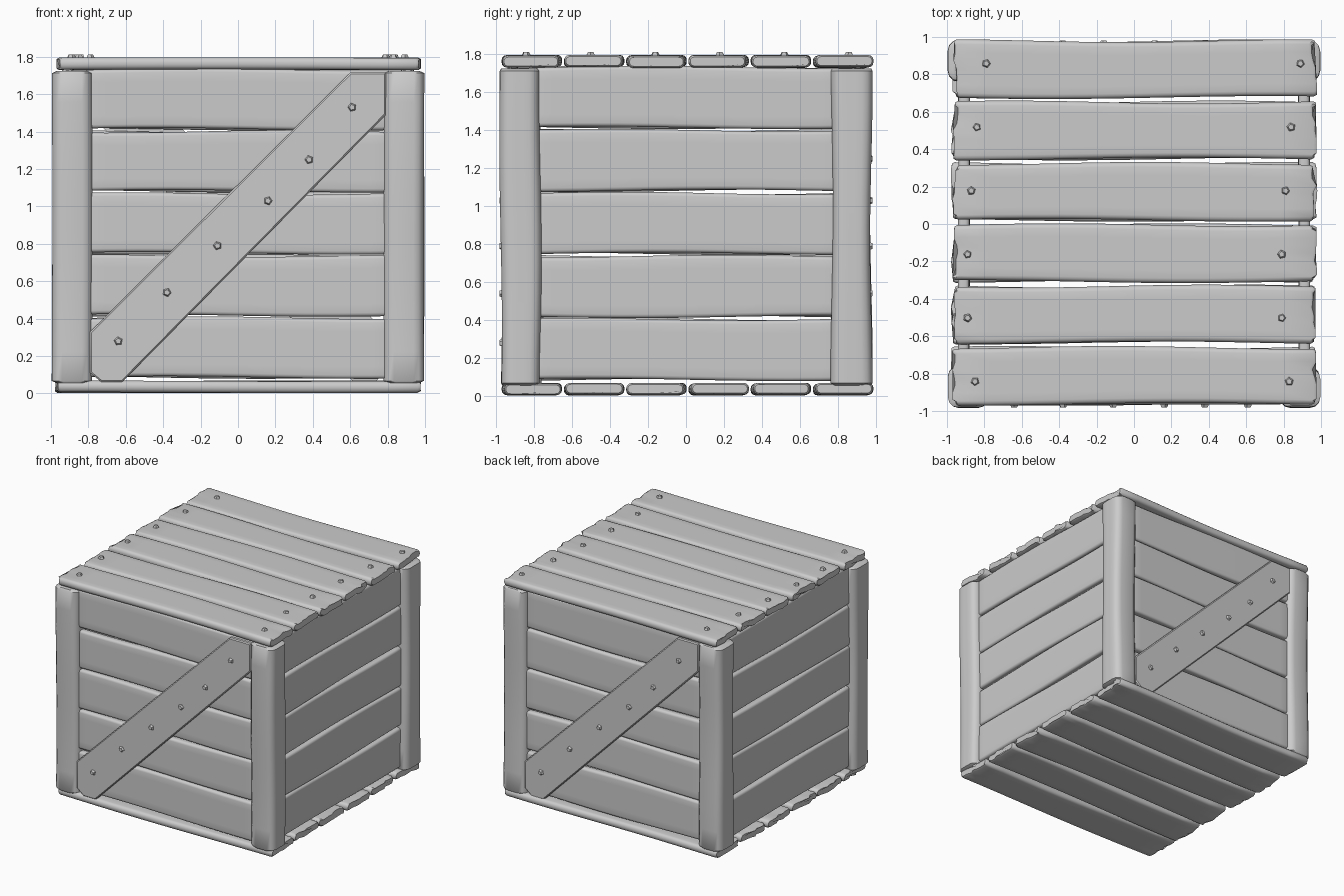
import bpy, bmesh, math, random
from mathutils import Matrix, Vector

random.seed(7)
if "Cube" in bpy.data.objects:
    bpy.data.objects.remove(bpy.data.objects["Cube"], do_unlink=True)

grey = bpy.data.materials.new("grey_wood")
grey.use_nodes = True
grey.diffuse_color = (0.6, 0.6, 0.6, 1)
grey.node_tree.nodes["Principled BSDF"].inputs["Base Color"].default_value = (0.6, 0.6, 0.6, 1)


def finish(name, bm, matrix, angle=35):
    bmesh.ops.transform(bm, matrix=matrix, verts=bm.verts)
    bmesh.ops.recalc_face_normals(bm, faces=bm.faces)
    mesh = bpy.data.meshes.new(name)
    bm.to_mesh(mesh)
    bm.free()
    mesh.materials.append(grey)
    ob = bpy.data.objects.new(name, mesh)
    bpy.context.collection.objects.link(ob)
    bpy.ops.object.select_all(action='DESELECT')
    ob.select_set(True)
    bpy.context.view_layer.objects.active = ob
    bpy.ops.object.shade_smooth_by_angle(angle=math.radians(angle))
    return ob


def section(w, t, r, cuts):
    """Rounded rectangle with extra points across its width."""
    pts = []
    for sx, sy, start in ((1, 1, 0), (-1, 1, 90), (-1, -1, 180), (1, -1, 270)):
        for k in range(4):
            a = math.radians(start + 30 * k)
            pts.append((sx * (w / 2 - r) + r * math.cos(a), sy * (t / 2 - r) + r * math.sin(a)))
        if start in (0, 180):
            for k in range(1, cuts):
                pts.append((sx * (w / 2 - r) * (1 - 2 * k / cuts), sy * t / 2))
    return pts


def beam(name, length, w, t, r, matrix, wave=0.008, jag=0.0, cuts=6):
    """Worn timber along local x, with wavy edges and ragged ends."""
    bm = bmesh.new()
    pts = section(w, t, r, cuts)
    p1, p2 = random.uniform(0, 6), random.uniform(0, 6)
    chips = [[random.uniform(0, jag) for _ in range(cuts + 1)] for _ in range(2)]
    stations = [(-1, 0.75), (-0.985, 1)] + [(-0.8 + 0.2 * i, 1) for i in range(9)] + [(0.985, 1), (1, 0.75)]
    rings = []
    for s, shrink in stations:
        hi = wave * math.sin(3.1 * s + p1) - 0.4 * wave
        lo = wave * math.sin(2.6 * s + p2) + 0.4 * wave
        ring = []
        for u, v in pts:
            f = u / w + 0.5
            x = s * length / 2
            if abs(s) > 0.9:
                x -= math.copysign(chips[s > 0][round(f * cuts)], s)
            inset = 1 - (1 - shrink) * min(0.3, t / w)
            ring.append(bm.verts.new((x, u * inset + lo + (hi - lo) * f,
                                      v * shrink + 0.3 * wave * math.sin(2 * s + p1))))
        rings.append(ring)
    n = len(pts)
    for a, b in zip(rings, rings[1:]):
        for i in range(n):
            bm.faces.new((a[i], a[(i + 1) % n], b[(i + 1) % n], b[i]))
    bm.faces.new(rings[0])
    bm.faces.new(rings[-1])
    return finish(name, bm, matrix)


def nail(name, matrix, radius=0.026, height=0.022):
    """Five-sided hammered nail head, pointing along local z."""
    bm = bmesh.new()
    bmesh.ops.create_cone(bm, cap_ends=True, segments=5, radius1=radius,
                          radius2=radius * 0.6, depth=height)
    finish(name, bm, matrix @ Matrix.Rotation(random.uniform(0, 1), 4, 'Z'), 20)


def at(x, y, z):
    return Matrix.Translation((x, y, z))


# Lid and floor planks, nails along both ends of the lid
nail_x = (-0.85, -0.89, -0.89, -0.87, -0.84, -0.79)
for i in range(6):
    y = -0.812 + 0.328 * i
    beam(f"lid_plank_{i + 1}", 1.95, 0.31, 0.064, 0.026, at(0.003, y, 1.763), jag=0.03)
    beam(f"floor_plank_{i + 1}", 1.96, 0.31, 0.062, 0.026, at(0, y, 0.036), jag=0.03)
    for side, x in (("right", nail_x[i]), ("left", nail_x[i] + 1.68)):
        nail(f"lid_nail_{side}_{i + 1}", at(x, y - 0.03 + 0.012 * i, 1.8))

# Corner posts
upright = Matrix.Rotation(-math.pi / 2, 4, 'Y')
for sx, lr in ((-1, "right"), (1, "left")):
    for sy, fb in ((-1, "front"), (1, "back")):
        beam(f"{fb}_{lr}_post", 1.67, 0.215, 0.215, 0.055,
             at(sx * 0.887, sy * 0.872, 0.89) @ upright, wave=0.007, cuts=3)

# Wall planks on all four sides
for k, wall in enumerate(("front", "left", "back", "right")):
    turn = Matrix.Rotation(k * math.pi / 2, 4, 'Z')
    face = turn @ at(0, -0.91, 0) @ Matrix.Rotation(math.pi / 2, 4, 'X')
    for i in range(5):
        beam(f"{wall}_wall_plank_{i + 1}", 1.78, 0.325, 0.06, 0.02,
             face @ at(0, 0.245 + 0.332 * i, 0), wave=0.007)

# Diagonal braces with nails, front and back
outline = ((-0.79, 0.11), (-0.73, 0.06), (-0.62, 0.06), (0.79, 1.49), (0.79, 1.715), (0.6, 1.715), (-0.79, 0.33))
nail_spots = ((-0.64, 0.28), (-0.38, 0.54), (-0.11, 0.79), (0.16, 1.03), (0.38, 1.25), (0.61, 1.53))
for k, wall in enumerate(("front", "back")):
    face = Matrix.Rotation(k * math.pi, 4, 'Z') @ at(0, -0.965, 0) @ Matrix.Rotation(math.pi / 2, 4, 'X')
    bm = bmesh.new()
    base = bm.faces.new([bm.verts.new((x, z, -0.04)) for x, z in outline])
    top = bmesh.ops.extrude_face_region(bm, geom=[base])["geom"]
    bmesh.ops.translate(bm, vec=Vector((0, 0, 0.04)), verts=[g for g in top if isinstance(g, bmesh.types.BMVert)])
    rim = [e for e in bm.edges if all(v.co.z > -0.01 for v in e.verts)]
    bmesh.ops.bevel(bm, geom=rim, offset=0.008, segments=1, affect='EDGES')
    finish(f"{wall}_brace", bm, face)
    for i, (x, z) in enumerate(nail_spots):
        nail(f"{wall}_brace_nail_{i + 1}", face @ at(x, z, 0.006))
